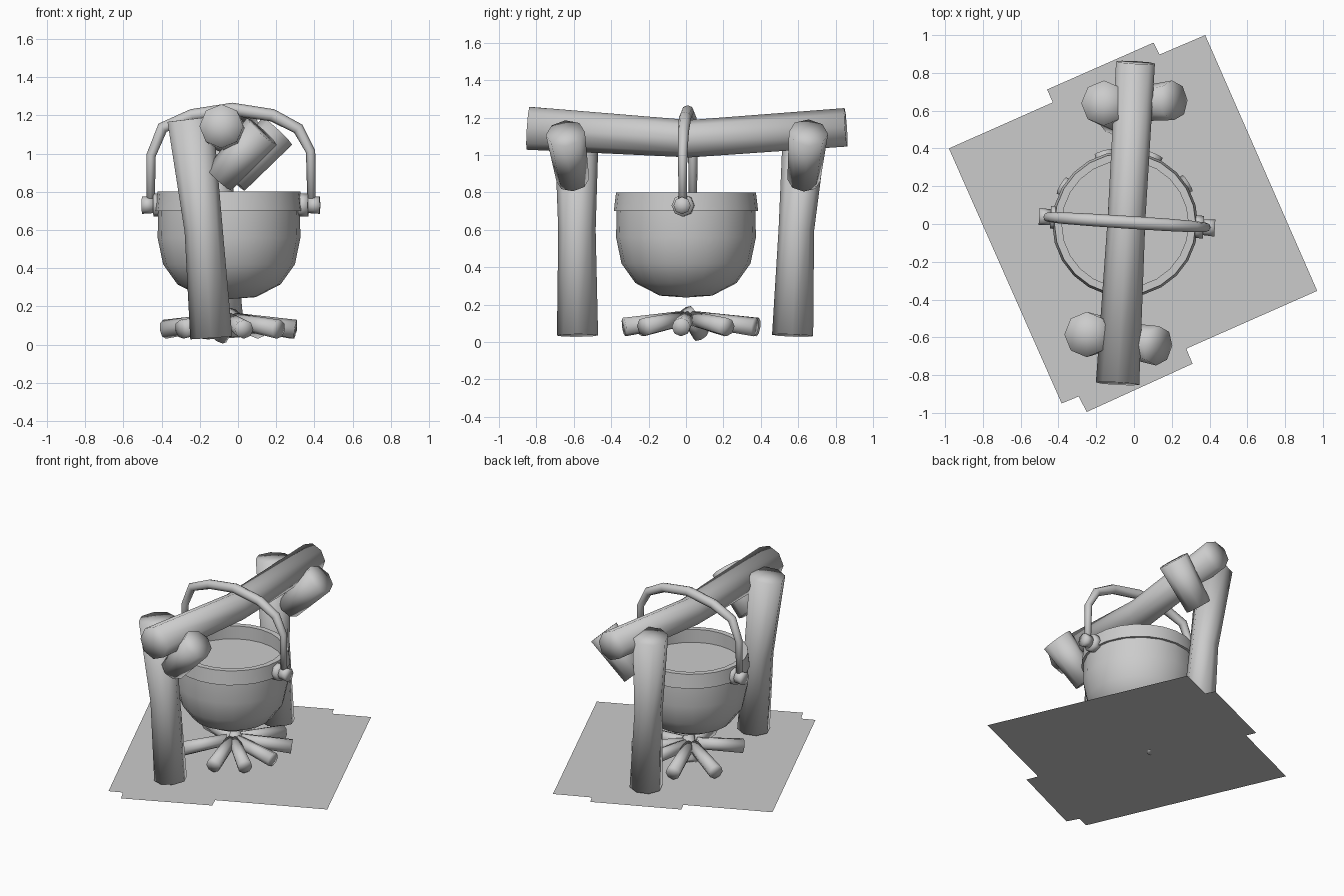
import bpy, bmesh, math
from mathutils import Vector

cube = bpy.data.objects.get("Cube")
if cube:
    bpy.data.objects.remove(cube)

grey = bpy.data.materials.new("plain_grey")
grey.use_nodes = True
grey.diffuse_color = (0.6, 0.6, 0.6, 1)
grey.node_tree.nodes["Principled BSDF"].inputs["Base Color"].default_value = (0.6, 0.6, 0.6, 1)


def finish(name, bm, angle=180):
    bmesh.ops.recalc_face_normals(bm, faces=bm.faces)
    mesh = bpy.data.meshes.new(name)
    bm.to_mesh(mesh)
    bm.free()
    mesh.materials.append(grey)
    obj = bpy.data.objects.new(name, mesh)
    bpy.context.collection.objects.link(obj)
    bpy.ops.object.select_all(action='DESELECT')
    obj.select_set(True)
    bpy.context.view_layer.objects.active = obj
    if angle < 180:
        bpy.ops.object.shade_smooth_by_angle(angle=math.radians(angle))
    else:
        bpy.ops.object.shade_smooth()
    return obj


def tube(name, path, radii, sides=8):
    """Capped round bar through the path points, one radius per point."""
    bm = bmesh.new()
    pts = [Vector(p) for p in path]
    rings = []
    for i, p in enumerate(pts):
        way = Vector()
        if i > 0:
            way += (p - pts[i - 1]).normalized()
        if i < len(pts) - 1:
            way += (pts[i + 1] - p).normalized()
        way.normalize()
        side = way.cross(Vector((0, 1, 0)) if abs(way.y) < 0.8 else Vector((0, 0, 1))).normalized()
        up = way.cross(side)
        ring = []
        for k in range(sides):
            a = math.tau * k / sides
            ring.append(bm.verts.new(p + radii[i] * (side * math.cos(a) + up * math.sin(a))))
        rings.append(ring)
    for a, b in zip(rings, rings[1:]):
        for k in range(sides):
            n = (k + 1) % sides
            bm.faces.new((a[k], a[n], b[n], b[k]))
    for ring, p in ((rings[0], pts[0]), (rings[-1], pts[-1])):
        hub = bm.verts.new(p)
        for k in range(sides):
            bm.faces.new((ring[k], ring[(k + 1) % sides], hub))
    return finish(name, bm)


def lathe(name, profile, centre, steps=20, angle=50):
    """Profile of (radius, height) turned about the vertical axis."""
    bm = bmesh.new()
    verts = [bm.verts.new((r, 0, z)) for r, z in profile]
    edges = [bm.edges.new(pair) for pair in zip(verts, verts[1:])]
    bmesh.ops.spin(bm, geom=verts + edges, cent=(0, 0, 0), axis=(0, 0, 1),
                   angle=math.tau, steps=steps)
    bmesh.ops.remove_doubles(bm, verts=bm.verts, dist=0.0005)
    obj = finish(name, bm, angle)
    obj.location = centre
    return obj


# Ground sheet with stepped edges
outline = [(-0.98, 0.40), (-0.43, 0.644), (-0.46, 0.712), (0.103, 0.96), (0.135, 0.897),
           (0.377, 1.0), (0.97, -0.354), (0.277, -0.66), (0.31, -0.74), (-0.25, -0.995),
           (-0.293, -0.913), (-0.383, -0.95)]
bm = bmesh.new()
bm.faces.new([bm.verts.new((x, y, 0.02)) for x, y in reversed(outline)])
finish("ground_sheet", bm)

# Timber frame: posts, forked braces and the bent top rail
tube("front_post", [(-0.14, -0.58, 0.035), (-0.18, -0.583, 0.6), (-0.25, -0.585, 1.18)],
     [0.11, 0.10, 0.12])
tube("rear_post", [(-0.075, 0.57, 0.035), (-0.11, 0.59, 0.6), (-0.16, 0.64, 1.18)],
     [0.11, 0.095, 0.12])
tube("front_brace", [(-0.10, -0.605, 0.865), (0.125, -0.645, 1.115)], [0.088, 0.105])
tube("rear_brace", [(-0.03, 0.63, 0.865), (0.207, 0.655, 1.118)], [0.088, 0.105])
tube("top_rail", [(-0.087, -0.845, 1.143), (-0.04, 0.02, 1.087), (0.008, 0.855, 1.148)],
     [0.115, 0.10, 0.103])

# Cauldron with a raised collar and its filling
POT = (-0.047, 0, 0)
lathe("pot_body", [(0, 0.238), (0.14, 0.248), (0.27, 0.315), (0.345, 0.42),
                   (0.374, 0.56), (0.37, 0.71)], POT)
lathe("pot_rim", [(0.36, 0.70), (0.386, 0.70), (0.374, 0.80), (0.335, 0.80), (0.335, 0.70)],
      POT, 24)
lathe("pot_filling", [(0, 0.705), (0.345, 0.705)], POT)


# Handle hooked over a lug on each side
def on_axis(x):
    return 0.007 - 0.065 * x


arch = [(-0.458, 0.74), (-0.455, 0.99), (-0.395, 1.135), (-0.24, 1.20), (-0.03, 1.232),
        (0.18, 1.20), (0.315, 1.13), (0.38, 1.01), (0.385, 0.745)]
tube("pot_handle", [(x, on_axis(x), z) for x, z in arch],
     [0.022, 0.025, 0.03, 0.033, 0.034, 0.033, 0.03, 0.025, 0.022])
for side, name in ((-1, "right"), (1, "left")):
    spots = [POT[0] + 0.01 + side * d for d in (0.35, 0.405, 0.465)]
    inner, middle, outer = [(x, on_axis(x), 0.73) for x in spots]
    tube(name + "_lug_flange", [inner, middle], [0.06, 0.06])
    tube(name + "_lug_knob", [middle, outer], [0.042, 0.046])

# Campfire logs laid as a star, leaning up to the middle
for i, degrees in enumerate((32, 67, 107, 150, 225, 283, 318, 354)):
    a = math.radians(degrees)
    far = 0.35 if degrees > 200 else 0.39
    start, end = [(POT[0] + r * math.cos(a), 0.01 + r * math.sin(a), z)
                  for r, z in ((0.04, 0.125), (far, 0.08))]
    tube("fire_log_%d" % (i + 1), [start, end], [0.04, 0.05])
tube("fire_log_middle", [(-0.1, 0.08, 0.035), (-0.02, 0.0, 0.165)], [0.045, 0.042])
